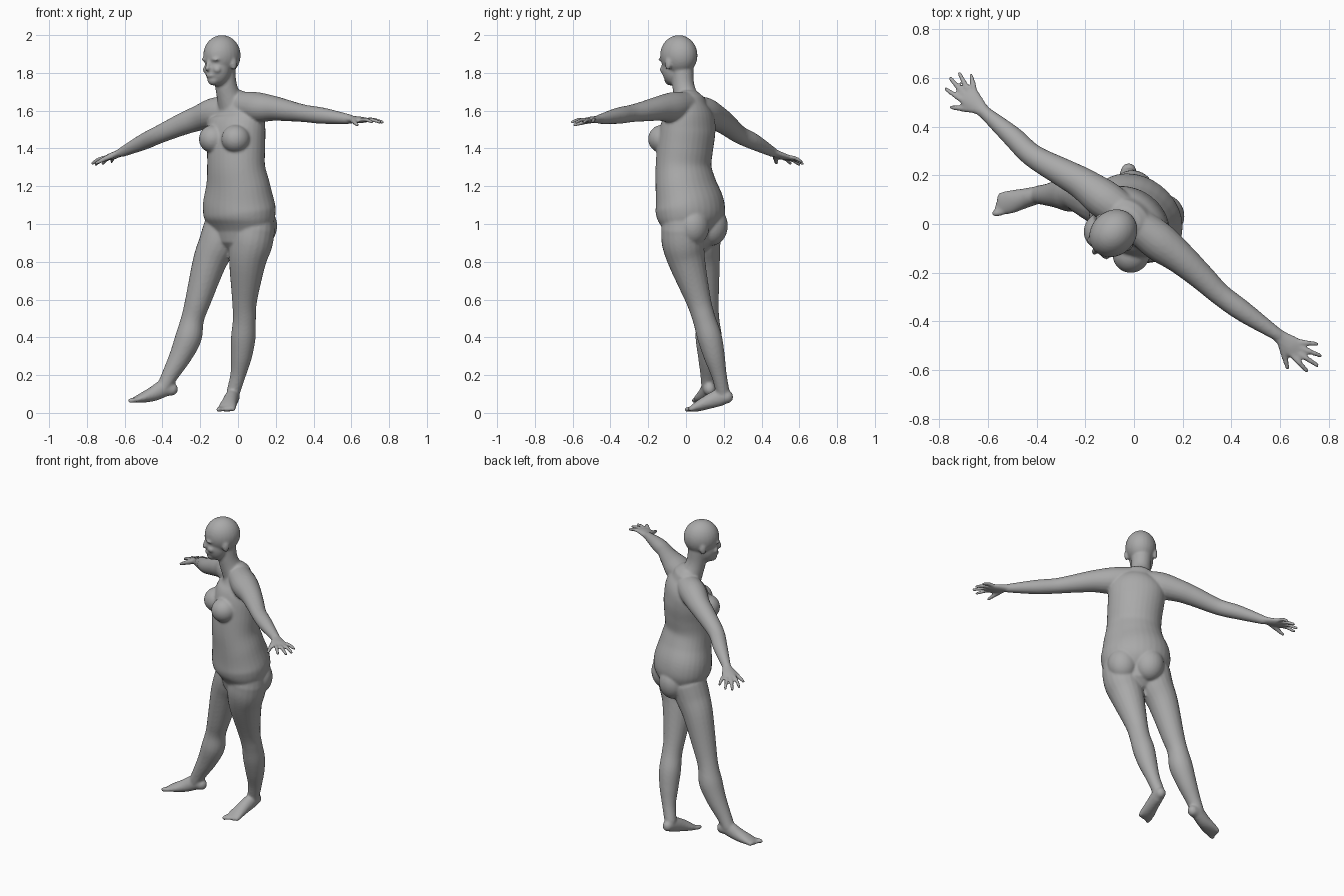
import bpy, bmesh, math
from mathutils import Vector, Matrix

cube = bpy.data.objects.get("Cube")
if cube:
    bpy.data.objects.remove(cube, do_unlink=True)

UP = Vector((0, 0, 1))
LEFT = Vector((.78, -.62, 0)).normalized()      # torso's own left
FRONT = LEFT.cross(UP) * 1.0                     # torso's own front
FACE = Vector((-.71, -.7, 0)).normalized()       # head's own front
bm = bmesh.new()


def resample(rows, steps=5):
    """Smooth the sections with a Catmull-Rom curve."""
    rows = [Vector(r) for r in rows]
    pts = [rows[0] * 2 - rows[1]] + rows + [rows[-1] * 2 - rows[-2]]
    out = []
    for p, q, r, s in zip(pts, pts[1:], pts[2:], pts[3:]):
        for i in range(steps):
            t = i / steps
            out.append((q * 2 + (r - p) * t + (p * 2 - q * 5 + r * 4 - s) * t ** 2
                        + (q * 3 - p - r * 3 + s) * t ** 3) / 2)
    return out + [rows[-1]]


def loft(rows, side, sides=20):
    """Round-ended tube through sections (x, y, z, half width, half depth)."""
    rows = [tuple(r) if len(r) == 5 else tuple(r) + (r[-1],) for r in rows]
    secs = [(Vector(s[:3]), s[3], s[4]) for s in resample(rows)]

    def dome(end, before):
        c, a, b = end
        d = (c - before[0]).normalized() * min(a, b)
        return [(c + d * math.sin(t), a * math.cos(t), b * math.cos(t)) for t in (.5, 1, 1.4)]

    secs = dome(secs[0], secs[1])[::-1] + secs + dome(secs[-1], secs[-2])
    rings = []
    for i, (c, a, b) in enumerate(secs):
        t = (secs[min(i + 1, len(secs) - 1)][0] - secs[max(i - 1, 0)][0]).normalized()
        u = (side - t * side.dot(t)).normalized()
        v = t.cross(u)
        rings.append([bm.verts.new(c + u * a * math.cos(k * math.tau / sides)
                                   + v * b * math.sin(k * math.tau / sides))
                      for k in range(sides)])
    for r, s in zip(rings, rings[1:]):
        for k in range(sides):
            n = (k + 1) % sides
            bm.faces.new((r[k], r[n], s[n], s[k]))
    bm.faces.new(rings[0][::-1])
    bm.faces.new(rings[-1])


def ball(center, front, size):
    """Ellipsoid with radii (sideways, forward, up)."""
    left = UP.cross(front)
    turn = Matrix((left, front, UP)).transposed().to_4x4()
    bmesh.ops.create_uvsphere(bm, u_segments=24, v_segments=16, radius=1,
                              matrix=Matrix.Translation(center) @ turn @ Matrix.Diagonal((*size, 1)))


# Torso
loft([(.01, .025, .96, .17, .12), (.01, .025, 1.03, .2, .163), (.005, .02, 1.1, .205, .168),
      (0, 0, 1.2, .182, .15), (-.01, -.013, 1.3, .163, .138), (-.01, -.005, 1.4, .163, .138),
      (-.01, .01, 1.5, .168, .132), (-.005, .02, 1.57, .16, .11),
      (-.015, .02, 1.63, .11, .08)], LEFT, 32)
chest = Vector((-.01, 0, 1.45))
hips = Vector((.01, .025, .99))
for s in (1, -1):
    ball(chest + FRONT * .098 + LEFT * s * .076, FRONT, (.076, .078, .075))
    ball(hips - FRONT * .078 + LEFT * s * .078, FRONT, (.09, .085, .105))

# Neck and head
loft([(-.02, .025, 1.6, .085), (-.05, -.002, 1.68, .064), (-.065, -.015, 1.74, .058),
      (-.075, -.02, 1.82, .06)], LEFT)
head = Vector((-.085, -.038, 1.893))
ball(head, FACE, (.092, .106, .107))
ball(head + FACE * .03 - UP * .068, FACE, (.07, .07, .095))
ball(head + FACE * .062 - UP * .13, FACE, (.034, .032, .03))       # chin
ball(head + FACE * .092 - UP * .107, FACE, (.026, .012, .012))     # lips
nose = head + FACE * .1 - UP * .07
loft([(*(nose + UP * .045 - FACE * .004), .01), (*(nose + FACE * .008), .014)], UP.cross(FACE), 10)
for s in (1, -1):
    side = UP.cross(FACE) * s
    ball(head + side * .086 - UP * .045 - FACE * .005, FACE, (.012, .02, .034))  # ears
    ball(head + side * .035 + FACE * .088 - UP * .022, FACE, (.028, .016, .01))  # brows
    ball(head + side * .036 + FACE * .076 - UP * .075, FACE, (.026, .02, .02))   # cheeks


def hand(wrist, along):
    """Palm with a thumb and four fingers; distances run along and across the hand."""
    wrist, along = Vector(wrist), Vector(along).normalized()
    across = along.cross(UP).normalized()
    if across.dot(FRONT) < 0:
        across = -across
    at = lambda d, w, z=0: wrist + along * d + across * w + UP * z
    loft([(*at(-.01, 0), .026, .022), (*at(.03, 0), .032, .019), (*at(.075, 0), .043, .017),
          (*at(.105, 0), .039, .013)], across)
    for base, root, reach, tip in ((.095, .028, .185, .042), (.1, .008, .205, -.003),
                                   (.1, -.014, .19, -.042), (.085, -.031, .15, -.07)):
        mid = at((base + reach) / 2, (root + tip) / 2, .004)
        loft([(*at(base, root), .012), (*mid, .0115), (*at(reach, tip, -.006), .0095)], across, 10)
    loft([(*at(.03, .015), .017), (*at(.075, .05, -.012), .014),
          (*at(.115, .08, -.024), .01)], across, 10)


# Arms and hands
loft([(0, .01, 1.632, .07), (.1, -.07, 1.618, .08), (.19, -.14, 1.612, .066),
      (.28, -.22, 1.597, .054), (.355, -.29, 1.585, .046), (.45, -.36, 1.573, .043),
      (.59, -.455, 1.555, .026)], FRONT)
hand((.59, -.455, 1.555), (.78, -.62, -.05))
loft([(-.03, .04, 1.605, .07), (-.12, .1, 1.59, .08), (-.21, .165, 1.56, .067),
      (-.29, .21, 1.53, .059), (-.415, .28, 1.475, .048), (-.5, .36, 1.435, .043),
      (-.615, .46, 1.38, .026)], FRONT)
hand((-.615, .46, 1.38), (-.69, .67, -.29))

# Legs
loft([(.085, -.02, .98, .112), (.07, -.015, .9, .113), (.05, .005, .8, .098),
      (.035, .065, .6, .067), (.034, .095, .5, .061), (.028, .125, .4, .065),
      (.018, .15, .3, .056), (0, .175, .2, .041), (-.025, .195, .11, .036)], LEFT)
loft([(-.075, .08, .98, .108), (-.105, .08, .9, .103), (-.15, .09, .8, .09),
      (-.21, .105, .6, .069), (-.24, .115, .5, .061), (-.262, .12, .4, .07),
      (-.305, .122, .3, .059), (-.36, .12, .2, .044), (-.39, .12, .14, .039)], LEFT)


def foot(rows):
    """Foot from heel to ball, then five toes from the inner side outwards."""
    heel, end = Vector(rows[0][:3]), Vector(rows[-1][:3])
    ahead = Vector((end.x - heel.x, end.y - heel.y, 0)).normalized()
    across = UP.cross(ahead)
    loft(rows, across)
    inner = across if end.x < -.3 else -across
    for k in range(5):
        root = end + inner * (.034 - .0175 * k) - ahead * .01 * k / 2
        size = .014 if k == 0 else .0105
        loft([(*root, size), (*(root + ahead * (.032 - .004 * k) - UP * .004), size)], across, 10)


# Feet
foot([(-.022, .218, .085, .032, .035), (-.03, .18, .082, .036, .046), (-.045, .11, .055, .041, .037),
      (-.057, .055, .031, .048, .025), (-.062, .03, .022, .045, .015)])
foot([(-.35, .125, .125, .032, .035), (-.39, .12, .13, .036, .046), (-.45, .105, .1, .041, .039),
      (-.51, .09, .079, .048, .026), (-.545, .083, .069, .045, .016)])

# One skin fused over all parts
bmesh.ops.recalc_face_normals(bm, faces=bm.faces)
mesh = bpy.data.meshes.new("body")
bm.to_mesh(mesh)
bm.free()
mesh.shade_smooth()
body = bpy.data.objects.new("body", mesh)
bpy.context.collection.objects.link(body)

grey = bpy.data.materials.new("plain grey")
grey.use_nodes = True
grey.diffuse_color = (.4, .4, .4, 1)
grey.node_tree.nodes["Principled BSDF"].inputs["Base Color"].default_value = (.4, .4, .4, 1)
mesh.materials.append(grey)

fuse = body.modifiers.new("fuse", 'REMESH')
fuse.mode = 'VOXEL'
fuse.voxel_size = .007
fuse.use_smooth_shade = True
soften = body.modifiers.new("soften", 'SMOOTH')
soften.factor = .5
soften.iterations = 6
